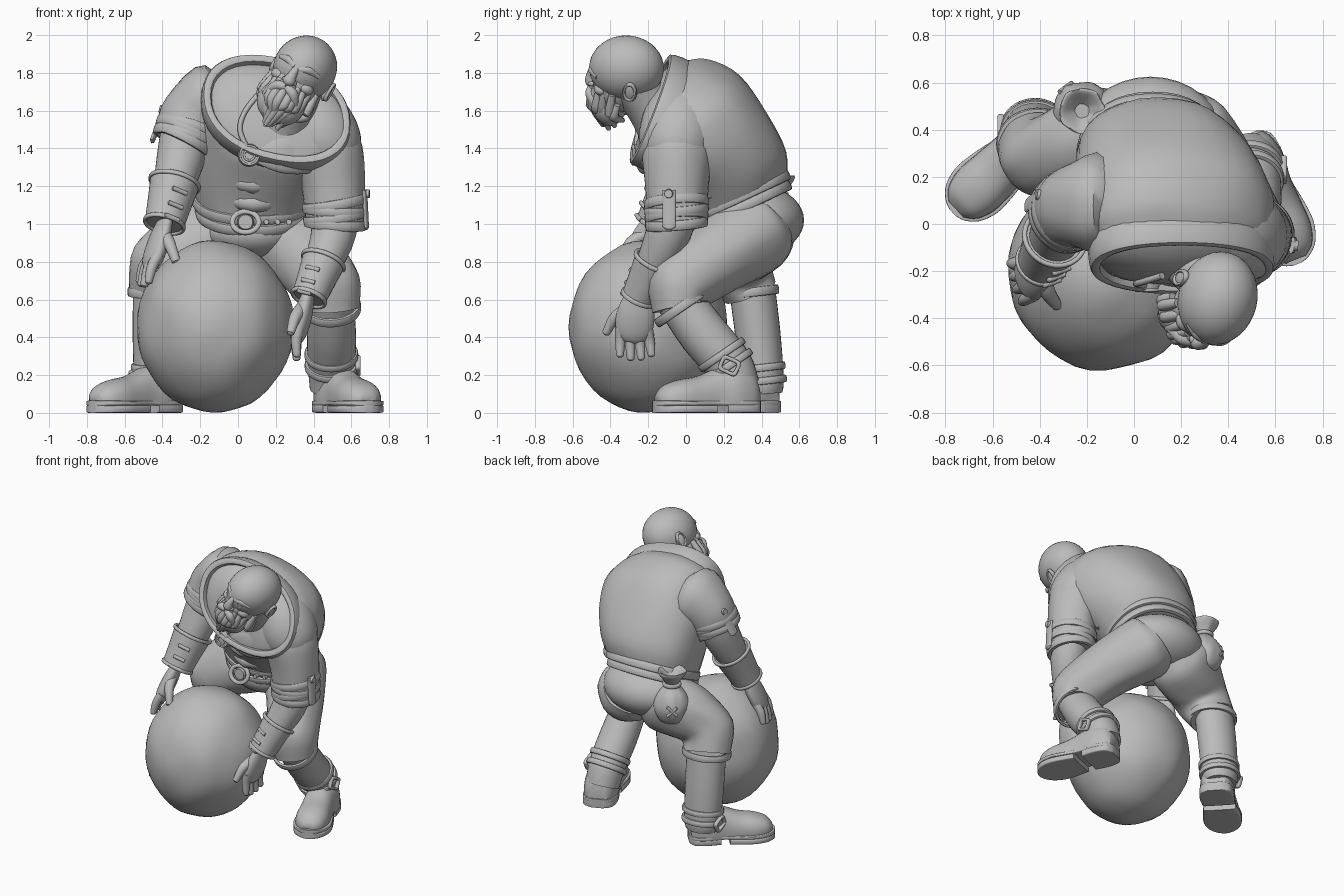
import bpy, bmesh, random
from math import sin, cos, pi, radians, copysign
from mathutils import Vector as V, Matrix, noise

random.seed(4)
if cube := bpy.data.objects.get("Cube"):
    bpy.data.objects.remove(cube)
grey = bpy.data.materials.new("plain_grey")
grey.use_nodes = True
grey.diffuse_color = (0.5, 0.5, 0.5, 1)
grey.node_tree.nodes["Principled BSDF"].inputs["Base Color"].default_value = grey.diffuse_color
I, X, Z = Matrix.Identity(4), V((1, 0, 0)), V((0, 0, 1))
move, spin = Matrix.Translation, lambda deg, axis: Matrix.Rotation(radians(deg), 4, axis)

def finish(name, bm, M=I, floor=0.0, angle=45):
    bmesh.ops.recalc_face_normals(bm, faces=bm.faces)
    bm.transform(M)
    for v in bm.verts:
        v.co.z = max(v.co.z, floor)
    me = bpy.data.meshes.new(name)
    bm.to_mesh(me)
    bm.free()
    me.materials.append(grey)
    ob = bpy.data.objects.new(name, me)
    bpy.context.collection.objects.link(ob)
    bpy.ops.object.select_all(action="DESELECT")
    ob.select_set(True)
    bpy.context.view_layer.objects.active = ob
    bpy.ops.object.shade_smooth_by_angle(angle=radians(angle))

def oval(a, power):
    """Point on a unit circle; a power below 1 squares it off."""
    return [copysign(abs(f) ** power, f) for f in (cos(a), sin(a))]

def loft(name, rings, M=I, closed=False, fold=0.0, floor=0.0, steps=4, seg=32, power=1):
    """Skin rings (centre, half axis, half axis) along a smooth spline."""
    if not closed:
        fine, n = [], len(rings)
        for i in range(n - 1):
            quad = [rings[min(max(i + k, 0), n - 1)] for k in (-1, 0, 1, 2)]
            for t in (s / steps for s in range(steps)):
                fine.append([b + 0.5 * t * (c - a + t * (2 * a - 5 * b + 4 * c - d + t * (3 * (b - c) + d - a)))
                             for a, b, c, d in zip(*quad)])
        rings = fine + [rings[-1]]
    bm, loops = bmesh.new(), []
    for i, (c, u, v) in enumerate(rings):
        loops.append([])
        for a in (2 * pi * k / seg for k in range(seg)):
            f = 1 + fold * (sin(5 * a + i * 0.35) + 0.5 * sin(9 * a - i * 0.5))
            p, q = oval(a, power)
            loops[-1].append(bm.verts.new(c + (u * p + v * q) * f))
    pairs = list(zip(loops, loops[1:] + loops[:1]))
    for p, q in pairs if closed else pairs[:-1]:
        for k in range(seg):
            bm.faces.new((p[k - 1], p[k], q[k], q[k - 1]))
    if not closed:
        bm.faces.new(loops[0])
        bm.faces.new(loops[-1])
    finish(name, bm, M, floor)

def axes(t, ref=X):
    t = V(t).normalized()
    u = (V(ref) - t * t.dot(V(ref))).normalized()
    return u, t.cross(u)

def limb(name, pts, flat=1.0, ref=X, tip=False, **kw):
    """Tube through (x, y, z, radius) stations, optionally with a rounded tip."""
    P, R = [V(p[:3]) for p in pts], [p[3] for p in pts]
    if tip:
        t = (P[-1] - P[-2]).normalized() * R[-1]
        P += [P[-1] + t * 0.6, P[-1] + t * 0.9]
        R += [R[-1] * 0.75, R[-1] * 0.25]
    rings = []
    for i, p in enumerate(P):
        u, v = axes(P[min(i + 1, len(P) - 1)] - P[max(i - 1, 0)], ref)
        rings.append((p, u * R[i], v * R[i] * flat))
    loft(name, rings, **kw)

def disc(name, p, axis, r, h):
    n = V(axis).normalized() * h / 2
    limb(name, [(*(V(p) - n), r), (*(V(p) + n), r * 0.85)], seg=24, steps=1)

def band(name, c, u, v, h, t, M=I, power=1):
    """Rounded strap around an ellipse: half height h, half thickness t."""
    n, rings = u.cross(v).normalized(), []
    for out, up in (oval(2 * pi * k / 12, 0.65) for k in range(12)):
        rings.append((c + n * h * up, u * (1 + t * out / u.length), v * (1 + t * out / v.length)))
    loft(name, rings, M, closed=True, seg=40, power=power)

def cuff(name, p, axis, r, h, t, flat=1):
    u, v = axes(axis)
    band(name, V(p), u * r, v * r * flat, h, t)

def blob(name, loc, size, M=I):
    bm = bmesh.new()
    bmesh.ops.create_uvsphere(bm, u_segments=32, v_segments=20, radius=1)
    finish(name, bm, M @ move(loc) @ Matrix.Diagonal((*size, 1)), angle=80)

def tilted(x, y, z, w, d, pitch, roll=0):
    p, r = radians(pitch), radians(roll)
    return V((x, y, z)), V((cos(r), 0, -sin(r))) * w, V((0, cos(p), sin(p))) * d

# Boulder
bm = bmesh.new()
bmesh.ops.create_icosphere(bm, subdivisions=4, radius=1)
for v in bm.verts:
    v.co *= 1 + 0.03 * noise.noise(v.co * 2.2)
finish("boulder", bm, move((-0.12, -0.2, 0.455)) @ Matrix.Diagonal((0.415, 0.42, 0.455, 1)))

# Torso in a loose vest with a rolled collar, hem and belt
loft("vest", [tilted(0.08, 0.28, 1.1, 0.3, 0.27, 25), tilted(0.11, 0.25, 1.24, 0.36, 0.315, 27, 2),
              tilted(0.15, 0.16, 1.4, 0.41, 0.33, 35, 6), tilted(0.18, 0.06, 1.53, 0.425, 0.335, 47, 9),
              tilted(0.19, -0.03, 1.585, 0.41, 0.31, 60, 11), tilted(0.2, -0.1, 1.595, 0.38, 0.28, 67, 11),
              tilted(0.2, -0.17, 1.58, 0.345, 0.25, 72, 11), tilted(0.2, -0.22, 1.56, 0.25, 0.18, 78, 11),
              tilted(0.2, -0.24, 1.55, 0.1, 0.08, 80, 11)], fold=0.008, power=0.9)
band("collar_roll", *tilted(0.2, -0.125, 1.585, 0.375, 0.275, 68, 11), 0.075, 0.028, power=0.9)
band("vest_hem", *tilted(0.08, 0.275, 1.14, 0.31, 0.285, 25), 0.03, 0.016, power=0.9)
band("belt", *tilted(0.08, 0.28, 1.085, 0.295, 0.285, 25), 0.03, 0.018, power=0.9)
blob("pelvis", (0.07, 0.36, 1.02), (0.31, 0.265, 0.19))
blob("breeches_front", (0.08, 0.2, 0.95), (0.24, 0.19, 0.13))
for z, y in ((1.21, -0.06), (1.11, -0.01)):
    limb("vest_fold", [(-0.16, y + 0.1, z + 0.06, 0.02), (0.08, y, z, 0.05), (0.4, y + 0.12, z + 0.04, 0.02)], tip=True)
limb("chest_drape", [(0.06, -0.235, 1.37, 0.03), (0.22, -0.235, 1.37, 0.1), (0.38, -0.18, 1.39, 0.12), (0.5, -0.11, 1.43, 0.1)],
     flat=0.35, ref=Z)
front = V((0, -1, 0.05))
band("buckle_rim", V((0.04, -0.04, 1.01)), X * 0.07, V((0, 0.02, 0.055)), 0.014, 0.014)
disc("buckle_centre", (0.04, -0.03, 1.01), front, 0.045, 0.03)
for x in (0.15, 0.21, 0.27):
    disc("belt_stud", (x, -0.015 + x * x, 1.01), front, 0.016, 0.04)
disc("brooch", (0.06, -0.265, 1.365), front, 0.062, 0.035)
for r in (0.05, 0.028):
    band("brooch_ring", V((0.06, -0.28, 1.365)), X * r, Z * r, 0.008, 0.006)
limb("brooch_cord", [(0.05, -0.26, 1.4, 0.014), (0.01, -0.255, 1.5, 0.014), (0.04, -0.245, 1.6, 0.014), (0.12, -0.22, 1.7, 0.014)])

# Neck and head, leaning to one side
limb("neck", [(0.24, -0.1, 1.53, 0.17), (0.29, -0.2, 1.64, 0.13), (0.34, -0.28, 1.74, 0.12)])
H = move((0.355, -0.315, 1.825)) @ spin(-14, "Z") @ spin(28, "Y")
blob("skull", (0, 0, 0), (0.166, 0.2, 0.175), H)
blob("face", (0, -0.06, -0.1), (0.132, 0.13, 0.15), H)
limb("nose", [(0, -0.178, 0.01, 0.018), (0, -0.2, -0.04, 0.024), (0, -0.2, -0.075, 0.034)], tip=True, M=H)
blob("mouth", (0, -0.195, -0.15), (0.035, 0.02, 0.014), H)
for s in (-1, 1):
    blob("eye", (s * 0.055, -0.166, -0.028), (0.026, 0.016, 0.013), H)
    limb("brow", [(s * 0.012, -0.184, 0, 0.018), (s * 0.06, -0.17, 0.018, 0.022), (s * 0.115, -0.13, 0.008, 0.014)], M=H)
    blob("cheek", (s * 0.075, -0.125, -0.08), (0.05, 0.045, 0.035), H)
    blob("nostril", (s * 0.026, -0.193, -0.078), (0.016, 0.02, 0.015), H)
    limb("moustache", [(0, -0.205, -0.11, 0.02), (s * 0.05, -0.2, -0.13, 0.028), (s * 0.09, -0.165, -0.2, 0.018)], tip=True, M=H)
    blob("ear", (s * 0.155, 0.045, -0.06), (0.02, 0.038, 0.055), H)
    band("ear_rim", V((s * 0.166, 0.047, -0.055)), V((0, 0.03, 0.008)), Z * 0.045, 0.012, 0.008, H)
blob("beard", (-0.005, -0.115, -0.21), (0.132, 0.09, 0.12), H)
for row, low in ((0, -0.26), (1, -0.345)):
    for s in (k / 5 - 1 for k in range(11)):
        y, j = -0.205 + 0.13 * s * s + 0.02 * row, random.uniform(-0.015, 0.015)
        limb("beard_lock", [(s * 0.132, y + 0.015, -0.09 - 0.06 * row, 0.018), (s * 0.132 + j, y - 0.01, -0.2 - 0.02 * row, 0.027),
                            (s * (0.1 - 0.04 * row) - j, y + 0.01, low + 0.06 * s * s + j, 0.014)], tip=True, M=H, seg=10, steps=3)

# Arms: sleeve, rolled cuff, forearm and laced bracer
def arm(side, sleeve, fore, tab, out, inner, size):
    limb(side + "_sleeve", sleeve, fold=0.01)
    limb(side + "_forearm", fore)
    a, b, out = V(sleeve[-2][:3]), V(sleeve[-1][:3]), V(out)
    axis = (b - a).normalized()
    for k in range(4):
        cuff(side + "_sleeve_roll", a.lerp(b, 0.45 + 0.18 * k), axis + V((0.12 * (-1) ** k, 0.08, 0)),
             sleeve[-1][3] * (1 - 0.012 * k), 0.028, 0.018)
    limb(side + "_sleeve_tab", [(*(V(tab) + axis * s), 0.035) for s in (-0.09, 0.09)], flat=0.35, ref=axis.cross(out), tip=True)
    disc(side + "_tab_button", V(tab) - axis * 0.07 + out * 0.015, out, 0.025, 0.02)
    e, w = V(fore[-2][:3]), V(fore[-1][:3])
    top, d, inner = e.lerp(w, 0.36), (w - e).normalized(), V(inner).normalized()
    limb(side + "_bracer", [(*top, size), (*top.lerp(w, 0.5), size * 0.89), (*w, size * 0.8)])
    cuff(side + "_bracer_top", top, d, size, 0.012, 0.01)
    cuff(side + "_bracer_end", w, d, size * 0.8, 0.012, 0.01)
    for f in (0.2, 0.55, 0.85):
        p, s = top.lerp(w, f) + inner * size * (1 - 0.2 * f), d.cross(inner) * 0.04
        limb(side + "_bracer_lace", [(*(p - s), 0.012), (*(p + s), 0.012)], tip=True, seg=12)

limb("left_vest_shoulder", [(0.28, 0, 1.62, 0.19), (0.4, -0.035, 1.53, 0.2), (0.46, -0.05, 1.43, 0.2)], tip=True)
arm("left", [(0.45, -0.05, 1.48, 0.16), (0.475, -0.05, 1.38, 0.185), (0.505, -0.05, 1.2, 0.168), (0.515, -0.05, 1.0, 0.155)],
    [(0.515, -0.06, 1.08, 0.13), (0.495, -0.11, 0.91, 0.115), (0.375, -0.25, 0.61, 0.075)],
    (0.675, -0.09, 1.09), (1, -0.15, 0), (-0.35, -1, 0), 0.115)
arm("right", [(0.05, 0.07, 1.64, 0.19), (-0.12, 0.09, 1.65, 0.2), (-0.24, 0.075, 1.56, 0.18), (-0.287, 0.045, 1.44, 0.16)],
    [(-0.28, 0.05, 1.48, 0.13), (-0.305, 0, 1.34, 0.127), (-0.39, -0.16, 1.0, 0.08)],
    (-0.415, 0.105, 1.54), (-0.95, 0.2, 0.2), (0.35, -1, 0), 0.132)

def hand(side, wrist, knuckles, across, tips, thumb):
    w, k, t, a = V(wrist), V(knuckles), V(tips), V(across).normalized()
    limb(side + "_palm", [(*w, 0.07), (*w.lerp(k, 0.5), 0.098), (*k, 0.1)], flat=0.5, ref=a, tip=True)
    for i, reach in enumerate((0.92, 1.0, 0.95, 0.8)):
        base = k + a * (0.072 - 0.048 * i)
        end = base + (t - k) * reach + a * (0.012 - 0.008 * i)
        bend = base.lerp(end, 0.5) + (t - k).cross(a) * 0.06
        limb(side + "_finger", [(*base, 0.03), (*bend, 0.028), (*end, 0.021)], tip=True, seg=14)
    limb(side + "_thumb", [(*w.lerp(k, 0.3), 0.04), *thumb], tip=True, seg=16)

hand("left", (0.37, -0.255, 0.62), (0.325, -0.275, 0.45), (0, -1, 0.1), (0.31, -0.265, 0.29),
     [(0.305, -0.37, 0.51, 0.032), (0.28, -0.42, 0.43, 0.022)])
hand("right", (-0.385, -0.16, 1.02), (-0.445, -0.23, 0.83), (0.35, -1, 0.1), (-0.505, -0.25, 0.68),
     [(-0.365, -0.29, 0.9, 0.033), (-0.33, -0.34, 0.81, 0.024)])

# Legs: breeches gathered at the knee, shin, strapped boot with heel and sole
def leg(side, breeches, shin, heel, yaw, out, flat):
    limb(side + "_breeches", breeches, fold=0.014, flat=flat)
    limb(side + "_shin", shin, flat=flat)
    along, ankle, r = V(shin[-1][:3]) - V(shin[0][:3]), V(shin[-2][:3]), shin[-2][3]
    cuff(side + "_breeches_cuff", breeches[-1][:3], along, breeches[-1][3] - 0.005, 0.025, 0.012, flat)
    for lift in (0, 0.07):
        cuff(side + "_boot_strap", ankle - along.normalized() * lift, along, r + 0.006, 0.02, 0.012, flat)
    band(side + "_boot_buckle", V((0, 0, 0)), V((0, 0.045, 0)), Z * 0.035, 0.014, 0.01,
         move(ankle + X * out * (r + 0.015)) @ spin(-25, "X"), power=0.4)
    M = move((*heel, 0)) @ spin(yaw, "Z")
    shape = [(0.03, 0.05), (0, 0.1), (-0.08, 0.118), (-0.18, 0.11), (-0.24, 0.11), (-0.33, 0.125),
             (-0.42, 0.13), (-0.5, 0.105), (-0.545, 0.06), (-0.56, 0.02)]
    for part, outline, low, high in (("heel", shape[:4], 0, 0.05), ("sole", shape[4:], 0, 0.04), ("welt", shape, 0.038, 0.065)):
        loft(f"{side}_{part}", [(V((0, y, (low + high) / 2)), X * w, Z * (high - low) / 2) for y, w in outline], M, power=0.25)
    upper = [(0.02, 0.07, 0.09), (-0.02, 0.1, 0.17), (-0.11, 0.118, 0.2), (-0.21, 0.108, 0.165),
             (-0.31, 0.112, 0.125), (-0.42, 0.115, 0.105), (-0.5, 0.09, 0.075), (-0.54, 0.045, 0.03)]
    loft(side + "_boot", [(V((0, y, 0.07)), X * w, Z * h) for y, w, h in upper], M, floor=0.05, power=0.85)
    for y, h in ((-0.21, 0.22), (-0.28, 0.19)):
        limb(side + "_boot_crease", [(-0.09, y, 0.14, 0.01), (0, y - 0.03, h, 0.016), (0.09, y, 0.14, 0.01)], M=M)

leg("left", [(0.17, 0.4, 1.0, 0.19), (0.21, 0.36, 0.95, 0.22), (0.36, 0.16, 0.82, 0.195),
             (0.485, -0.045, 0.66, 0.172), (0.49, -0.025, 0.56, 0.155)],
    [(0.49, -0.04, 0.6, 0.12), (0.495, 0.09, 0.42, 0.13), (0.495, 0.23, 0.25, 0.125), (0.495, 0.28, 0.13, 0.115)],
    (0.485, 0.35), 22, 1, 1)
leg("right", [(-0.03, 0.4, 1.0, 0.19), (-0.09, 0.38, 0.95, 0.23), (-0.25, 0.32, 0.88, 0.22),
              (-0.385, 0.285, 0.77, 0.195), (-0.41, 0.34, 0.64, 0.168)],
    [(-0.415, 0.35, 0.66, 0.14), (-0.42, 0.38, 0.42, 0.138), (-0.42, 0.405, 0.17, 0.13), (-0.42, 0.41, 0.1, 0.115)],
    (-0.36, 0.43), -47, -1, 0.87)

# Drawstring pouch on the right hip
profile = [(0.87, 0.03), (0.9, 0.09), (0.99, 0.125), (1.08, 0.1), (1.14, 0.05), (1.17, 0.05), (1.24, 0.095), (1.255, 0.085), (1.2, 0.03)]
loft("pouch", [(V((-0.22, 0.48, z)), X * r, V((0, r, 0))) for z, r in profile], fold=0.03)
cuff("pouch_string", (-0.22, 0.48, 1.155), Z, 0.052, 0.014, 0.012)
for s in (-1, 1):
    limb("pouch_stitch", [(-0.292 + 0.024 * k, 0.578 + 0.018 * k, 1 + 0.03 * k * s, 0.01) for k in (-1, 1)], tip=True, seg=10)
